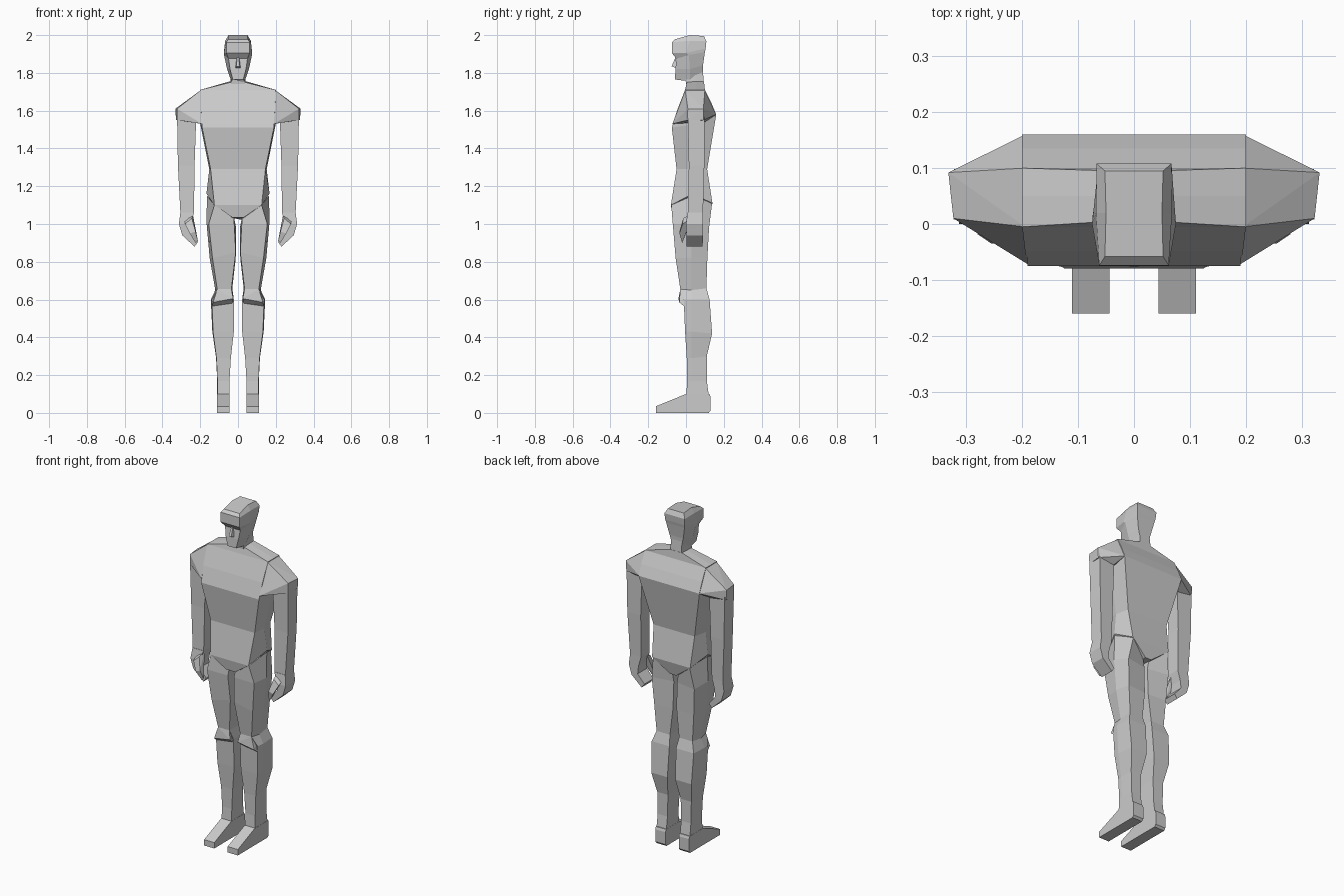
import bpy, bmesh

skin = bpy.data.materials.new("plain grey")
skin.diffuse_color = (0.6, 0.6, 0.6, 1)


def finish(bm, name):
    bmesh.ops.recalc_face_normals(bm, faces=bm.faces)
    me = bpy.data.meshes.new(name)
    bm.to_mesh(me)
    bm.free()
    me.materials.append(skin)
    ob = bpy.data.objects.new(name, me)
    bpy.context.collection.objects.link(ob)


def loft(name, rings, s=1):
    """Skin a stack of point rings and cap both ends."""
    bm = bmesh.new()
    rows = [[bm.verts.new((x * s, y, z)) for x, y, z in r] for r in rings]
    n = len(rows[0])
    for a, b in zip(rows, rows[1:]):
        for i in range(n):
            j = (i + 1) % n
            bm.faces.new((a[i], a[j], b[j], b[i]))
    bm.faces.new(rows[0])
    bm.faces.new(rows[-1])
    finish(bm, name)


def hull(name, pts, s=1):
    bm = bmesh.new()
    for x, y, z in pts:
        bm.verts.new((x * s, y, z))
    res = bmesh.ops.convex_hull(bm, input=bm.verts)
    junk = [g for g in res["geom_interior"] if isinstance(g, bmesh.types.BMVert)]
    bmesh.ops.delete(bm, geom=junk, context='VERTS')
    finish(bm, name)


def six(front, side, back):
    """Symmetric ring from (half width, y, z) at front, side and back."""
    right = [front, side, back]
    return right + [(-x, y, z) for x, y, z in reversed(right)]


def box(xi, xo, yf, yb, zf, zb=None):
    """Four-sided limb ring: inner/outer x, front/back y, front/back z."""
    zb = zf if zb is None else zb
    return [(xi, yf, zf), (xo, yf, zf), (xo, yb, zb), (xi, yb, zb)]


# Torso from neck base to crotch
loft("torso", [
    six((.04, .005, 1.75), (.045, .05, 1.755), (.04, .095, 1.755)),
    six((.2, -.005, 1.71), (.2, .05, 1.71), (.2, .1, 1.71)),
    six((.195, -.048, 1.6), (.205, .05, 1.62), (.2, .135, 1.64)),
    six((.19, -.075, 1.51), (.2, .045, 1.53), (.2, .16, 1.58)),
    six((.145, -.05, 1.29), (.152, .03, 1.29), (.135, .112, 1.29)),
    six((.125, -.08, 1.1), (.167, .035, 1.16), (.125, .14, 1.11)),
    six((.03, -.07, 1.035), (.03, .03, 1.02), (.02, .12, 1.03))])

# Neck and head
loft("neck", [
    six((.038, .0, 1.74), (.04, .05, 1.74), (.038, .095, 1.74)),
    six((.034, -.005, 1.79), (.038, .05, 1.8), (.034, .088, 1.83))])
loft("head", [
    six((.028, -.058, 1.765), (.035, .02, 1.755), (.034, .088, 1.8)),
    six((.042, -.056, 1.82), (.058, .02, 1.82), (.045, .09, 1.84)),
    six((.05, -.05, 1.875), (.074, .015, 1.895), (.06, .1, 1.91)),
    six((.062, -.075, 1.905), (.075, .0, 1.905), (.064, .104, 1.93)),
    six((.062, -.074, 1.962), (.068, .02, 1.97), (.067, .108, 1.968)),
    six((.052, -.058, 1.978), (.05, .02, 2.0), (.052, .095, 1.995))])
hull("nose", [(.005, -.055, 1.885), (-.005, -.055, 1.885), (.015, -.05, 1.825),
              (-.015, -.05, 1.825), (.008, -.076, 1.835), (-.008, -.076, 1.835)])

for side, s in (("right", 1), ("left", -1)):
    # Shoulder cap joining chest and back to the arm
    hull(side + "_shoulder", [
        (.195, -.005, 1.71), (.195, .1, 1.71), (.19, -.072, 1.53), (.195, .16, 1.58),
        (.235, -.033, 1.55), (.323, .01, 1.61), (.332, .092, 1.61),
        (.225, .1, 1.54), (.32, .01, 1.55), (.328, .092, 1.55)], s)
    # Arm
    loft(side + "_arm", [
        box(.222, .323, .008, .095, 1.6),
        box(.222, .322, .01, .098, 1.54),
        box(.23, .318, .015, .097, 1.31),
        box(.233, .305, .01, .09, 1.06),
        box(.25, .312, .0, .088, 1.0)], s)
    # Hand curling inward, with thumb
    loft(side + "_hand", [
        [(.235, .008, 1.06), (.305, .008, 1.06), (.305, .09, 1.06), (.235, .09, 1.06)],
        [(.25, .0, 1.0), (.313, .0, 1.0), (.313, .09, 1.0), (.25, .09, 1.0)],
        [(.255, .002, .955), (.295, .002, .94), (.295, .09, .94), (.255, .09, .955)],
        [(.212, .004, .905), (.23, .004, .88), (.23, .088, .88), (.212, .088, .905)]], s)
    hull(side + "_thumb", [
        (.24, .03, 1.055), (.285, .03, 1.03), (.245, -.015, 1.03), (.28, -.018, 1.0),
        (.225, -.035, .96), (.255, -.035, .95), (.235, .0, .95),
        (.212, -.02, .91), (.225, -.02, .9)], s)
    # Leg with kneecap step and calf bulge
    loft(side + "_leg", [
        [(.02, -.05, 1.04), (.125, -.078, 1.1), (.165, .035, 1.15),
         (.12, .138, 1.11), (.02, .1, 1.03)],
        [(.02, -.068, 1.0), (.155, -.07, 1.0), (.166, .03, 1.0),
         (.14, .122, .98), (.01, .1, .98)],
        [(.012, -.055, .85), (.135, -.055, .82), (.15, .03, .82),
         (.13, .113, .82), (.012, .105, .82)],
        [(.035, -.03, .655), (.11, -.03, .655), (.12, .03, .65),
         (.118, .108, .66), (.03, .108, .66)],
        [(.022, -.012, .6), (.138, -.012, .6), (.144, .03, .6),
         (.138, .125, .6), (.022, .125, .6)],
        [(.022, -.005, .43), (.132, -.005, .43), (.136, .03, .43),
         (.132, .138, .42), (.026, .138, .42)],
        [(.038, .004, .29), (.114, .004, .29), (.116, .03, .29),
         (.112, .11, .3), (.042, .11, .3)],
        [(.045, .006, .17), (.109, .006, .17), (.11, .03, .17),
         (.109, .11, .17), (.045, .11, .17)],
        [(.045, .0, .06), (.11, .0, .06), (.11, .03, .06),
         (.11, .125, .06), (.045, .125, .06)]], s)
    hull(side + "_kneecap", [
        (.035, -.03, .655), (.11, -.03, .655), (.025, -.04, .605), (.132, -.036, .585),
        (.03, -.004, .575), (.138, -.004, .56), (.04, .03, .65), (.12, .03, .65)], s)
    # Wedge foot
    hull(side + "_foot", [
        (x, y, z) for x in (.044, .111) for y, z in
        ((-.16, 0), (-.16, .035), (.0, .1), (.125, .1), (.13, .085), (.13, .012), (.12, 0))], s)
